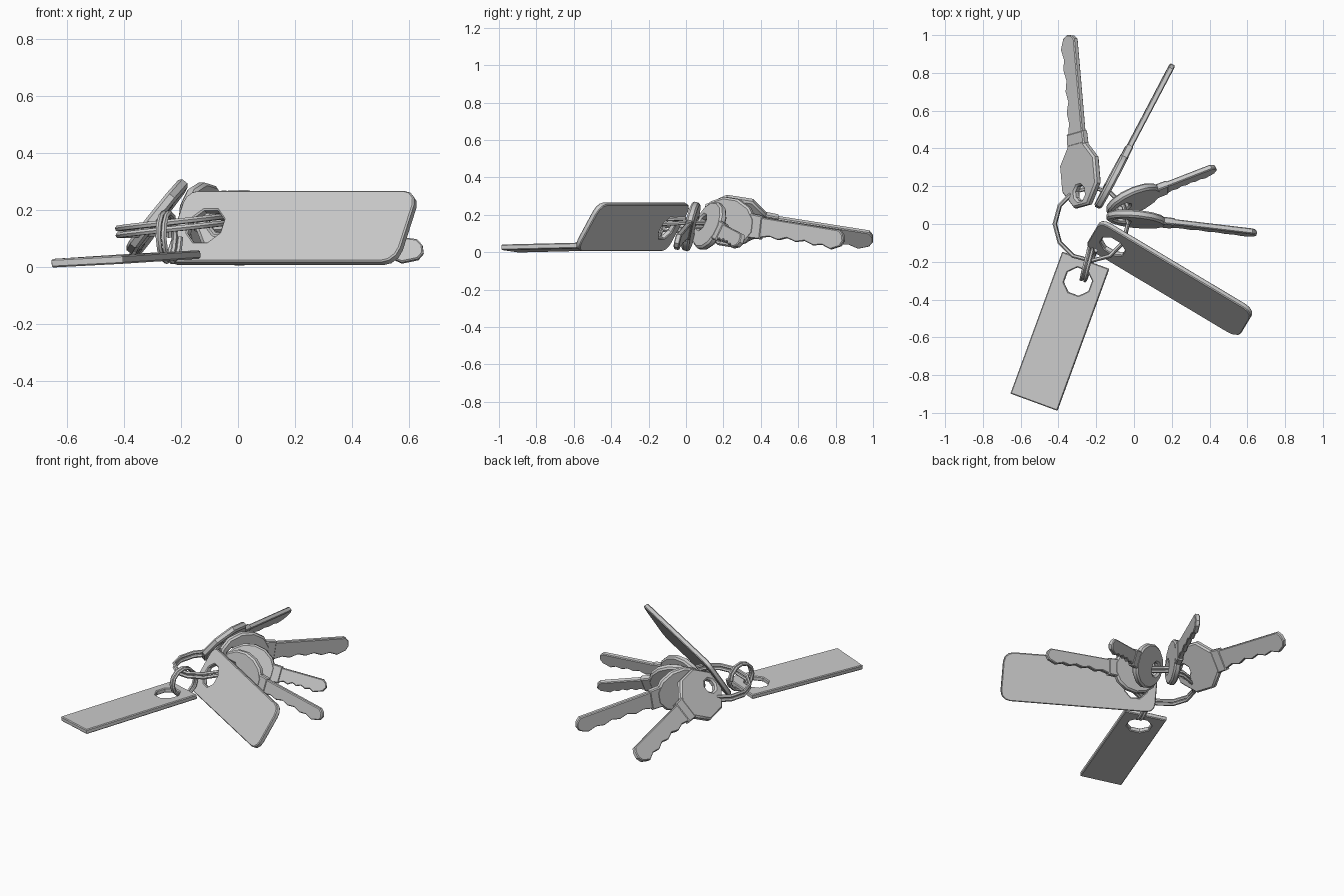
import bpy, math
from mathutils import Vector, Matrix

if "Cube" in bpy.data.objects:
    bpy.data.objects.remove(bpy.data.objects["Cube"])


def frame(origin, tip, width):
    """Local x runs along the part, y across its width, z through its thickness."""
    x = (Vector(tip) - Vector(origin)).normalized()
    z = x.cross(Vector(width)).normalized()
    y = z.cross(x)
    m = Matrix((x, y, z)).transposed().to_4x4()
    m.translation = Vector(origin)
    return m


def to_mesh(name, curve, matrix):
    """Turn a curve into a placed, smooth-shaded mesh object."""
    tmp = bpy.data.objects.new(name + "_curve", curve)
    bpy.context.collection.objects.link(tmp)
    dg = bpy.context.evaluated_depsgraph_get()
    mesh = bpy.data.meshes.new_from_object(tmp.evaluated_get(dg))
    bpy.data.objects.remove(tmp)
    ob = bpy.data.objects.new(name, mesh)
    bpy.context.collection.objects.link(ob)
    mesh.transform(matrix)
    bpy.ops.object.select_all(action='DESELECT')
    ob.select_set(True)
    bpy.context.view_layer.objects.active = ob
    bpy.ops.object.shade_smooth_by_angle(angle=math.radians(35))
    return ob


def plate(name, loops, thick, matrix, bevel=0.005):
    """Flat plate from an outline and hole loops."""
    c = bpy.data.curves.new(name, 'CURVE')
    c.dimensions = '2D'
    c.fill_mode = 'BOTH'
    c.extrude = thick / 2 - bevel
    c.bevel_depth = bevel
    c.bevel_resolution = 0
    c.offset = -bevel
    for pts in loops:
        s = c.splines.new('POLY')
        s.points.add(len(pts) - 1)
        for p, q in zip(s.points, pts):
            p.co = (q[0], q[1], 0, 1)
        s.use_cyclic_u = True
    return to_mesh(name, c, matrix)


def ellipse(cx, rx, ry, n):
    return [(cx + rx * math.cos(2 * math.pi * (i + .5) / n),
             ry * math.sin(2 * math.pi * (i + .5) / n)) for i in range(n)]


def rounded_rect(length, w, r0, r1):
    """Rectangle from x=0 to length, near corners r0, far corners r1."""
    pts = []
    for cx, cy, r, a0 in ((length - r1, w / 2 - r1, r1, 0), (r0, w / 2 - r0, r0, 90),
                          (r0, r0 - w / 2, r0, 180), (length - r1, r1 - w / 2, r1, 270)):
        for k in range(4):
            a = math.radians(a0 + 30 * k)
            pts.append((cx + r * math.cos(a), cy + r * math.sin(a)))
    return pts


def key(name, origin, tip, width, head_len, head_w, sides, blade_w):
    m = frame(origin, tip, width)
    length = (Vector(tip) - Vector(origin)).length
    # head with ring hole
    plate(name + "_head", [ellipse(head_len / 2, head_len / 2, head_w / 2, sides),
                           ellipse(0.085, 0.042, 0.042, 8)], 0.042, m, 0.01)
    # shoulder collar and toothed blade
    h, s = blade_w / 2, head_len - 0.06
    plate(name + "_collar", [[(s - .03, -h * 1.25), (s + .1, -h * 1.15),
                              (s + .1, h * 1.15), (s - .03, h * 1.25)]], 0.038, m, 0.006)
    teeth = [-1, -.75, -.95, -.6, -.85, -.6, -.9, -.7, -1.0]
    x0, x1 = s + .1, length - .07
    pts = [(s, -h)]
    pts += [(x0 + (x1 - x0) * i / 8, h * t) for i, t in enumerate(teeth)]
    pts += [(length - .015, -h * .55), (length, 0), (length - .008, h * .6),
            (length - .03, h), (s, h)]
    plate(name + "_blade", [pts], 0.03, m)


def split_ring(name, radius, wire, pitch, n, matrix):
    """Two-turn coil of wire."""
    c = bpy.data.curves.new(name, 'CURVE')
    c.dimensions = '3D'
    c.bevel_depth = wire
    c.bevel_resolution = 1
    c.use_fill_caps = True
    s = c.splines.new('POLY')
    s.points.add(2 * n)
    for i, p in enumerate(s.points):
        a = 2 * math.pi * i / n
        p.co = (radius * math.cos(a), radius * math.sin(a), pitch * (i / n - 1), 1)
    return to_mesh(name, c, matrix)


# four keys fanned around the ring
key("long_key", (-.268, .08, .205), (-.347, 1.0, .06), (.2, 0, .25), .37, .32, 8, .12)
key("upright_key", (-.195, .085, .185), (.205, .845, .06), (.03, 0, 1), .33, .27, 12, .11)
key("short_key", (-.145, .07, .17), (.435, .295, .05), (-.13, .35, .9), .31, .27, 14, .09)
key("side_key", (-.145, .045, .16), (.65, -.05, .048), (0, .22, .97), .32, .27, 14, .09)

# leaning rounded tag
plate("leaning_tag", [rounded_rect(.945, .295, .05, .06), ellipse(.125, .072, .072, 8)], .03,
      frame((-.215, -.045, .137), (.58, -.52, .137), (.08, .135, .25)))

# flat square-ended tag
plate("flat_tag", [rounded_rect(.80, .265, .004, .004), ellipse(.12, .075, .075, 8)], .03,
      frame((-.255, -.192, .038), (-.53, -.945, .02), (.95, -.35, .05)))

# main ring and small link ring
split_ring("main_ring", .195, .011, .024, 12,
           Matrix.Translation((-.225, 0, .14)) @ Matrix.Rotation(math.radians(-5), 4, 'Y'))
split_ring("link_ring", .085, .01, .02, 12,
           frame((-.245, -.215, .105), (-.215, -.115, .105), (0, 0, 1)))
